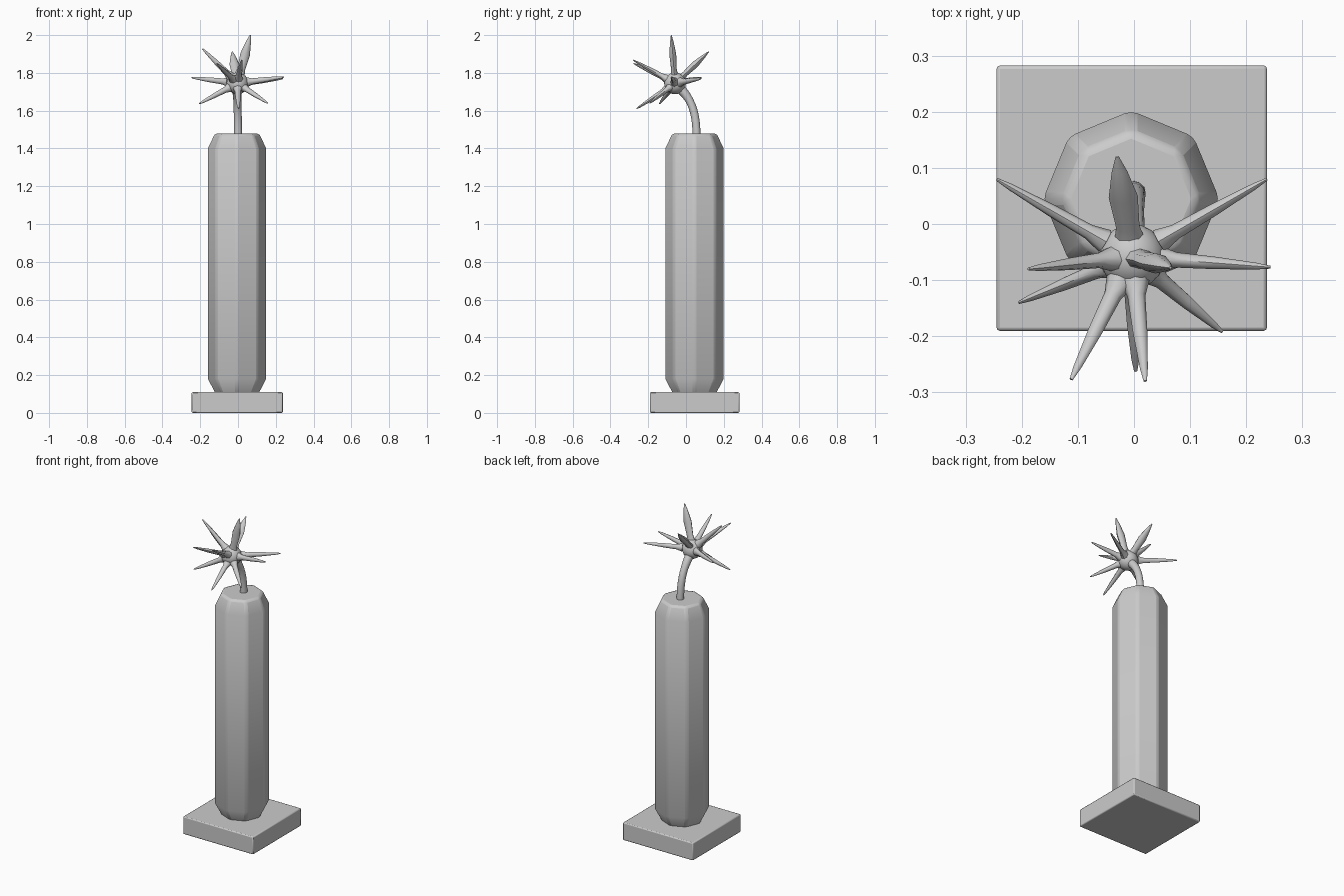
import bpy, bmesh, math
from mathutils import Vector

if "Cube" in bpy.data.objects:
    bpy.data.objects.remove(bpy.data.objects["Cube"])

grey = bpy.data.materials.new("plain_grey")
grey.use_nodes = True
grey.diffuse_color = (0.6, 0.6, 0.6, 1)
grey.node_tree.nodes["Principled BSDF"].inputs["Base Color"].default_value = (0.6, 0.6, 0.6, 1)


def make(name, bm, angle=35, bevel=0.0):
    """Turn a bmesh into a shaded object."""
    bmesh.ops.recalc_face_normals(bm, faces=bm.faces[:])
    mesh = bpy.data.meshes.new(name)
    bm.to_mesh(mesh)
    bm.free()
    mesh.materials.append(grey)
    ob = bpy.data.objects.new(name, mesh)
    bpy.context.collection.objects.link(ob)
    if bevel:
        mod = ob.modifiers.new("soft_edges", "BEVEL")
        mod.width, mod.segments = bevel, 2
    bpy.ops.object.select_all(action="DESELECT")
    ob.select_set(True)
    bpy.context.view_layer.objects.active = ob
    bpy.ops.object.shade_smooth_by_angle(angle=math.radians(angle))
    return ob


def tube(bm, path, sides, flat=1.0, turn=0.0):
    """Loft rings of (point, radius) along a path and cap both ends."""
    rings = []
    for i, (p, r) in enumerate(path):
        a, b = path[max(i - 1, 0)][0], path[min(i + 1, len(path) - 1)][0]
        d = (b - a).normalized()
        u = Vector((1, 0, 0)) if abs(d.x) < 0.8 else Vector((0, 0, 1))
        u = (u - d * u.dot(d)).normalized()
        v = d.cross(u)
        ring = []
        for k in range(sides):
            t = math.tau * k / sides + turn
            ring.append(bm.verts.new(p + u * r * math.cos(t) + v * r * flat * math.sin(t)))
        rings.append(ring)
    for lo, hi in zip(rings, rings[1:]):
        for k in range(sides):
            n = (k + 1) % sides
            bm.faces.new((lo[k], lo[n], hi[n], hi[k]))
    bm.faces.new(rings[0])
    bm.faces.new(rings[-1])


# Square base slab
bm = bmesh.new()
bmesh.ops.create_cube(bm, size=1)
for v in bm.verts:
    v.co = Vector((v.co.x * 0.482 - 0.004, v.co.y * 0.473 + 0.046, (v.co.z + 0.5) * 0.11))
make("base", bm, 35, 0.006)

# Eight-sided stick with tapered ends
bm = bmesh.new()
profile = [(0.10, 0.115), (0.18, 0.157), (1.4, 0.157), (1.478, 0.12)]
tube(bm, [(Vector((-0.005, 0.045, z)), r) for z, r in profile], 8)
make("stick_body", bm, 35, 0.012)

# Curved fuse
bm = bmesh.new()
p = [Vector(c) for c in ((0, 0.056, 1.46), (0, 0.056, 1.6), (-0.005, 0.025, 1.67), (-0.005, -0.045, 1.73))]
path = []
for i in range(11):
    t = i / 10
    s = 1 - t
    q = p[0] * s**3 + p[1] * 3 * s * s * t + p[2] * 3 * s * t * t + p[3] * t**3
    path.append((q, 0.021 + 0.014 * max(0, t - 0.6)))
tube(bm, path, 12)
make("fuse", bm)

# Spark core
centre = Vector((-0.003, -0.058, 1.745))
bm = bmesh.new()
bmesh.ops.create_icosphere(bm, subdivisions=3, radius=0.058)
bmesh.ops.translate(bm, verts=bm.verts[:], vec=centre)
make("spark_core", bm)

# Thin spikes flare at the root and taper; broad ones swell like a leaf
thin = [(0.2, 0.026), (0.32, 0.016), (0.6, 0.013), (0.9, 0.007), (1.0, 0.003)]
broad = [(0.15, 0.028), (0.3, 0.021), (0.6, 0.026), (0.85, 0.014), (1.0, 0.003)]
tips = [
    (-0.245, 0.08, 1.775), (0.237, 0.08, 1.77), (0.243, -0.077, 1.778),
    (0.157, -0.192, 1.64), (0.02, -0.28, 1.868), (0.003, -0.262, 1.61),
    (-0.112, -0.277, 1.85), (-0.205, -0.14, 1.637), (-0.188, -0.08, 1.928),
]
leaves = [(-0.03, 0.12, 1.912), (0.065, -0.078, 2.0)]
for kind, ends, shape, flat in (("thin", tips, thin, 0.85), ("broad", leaves, broad, 0.7)):
    for i, tip in enumerate(ends):
        bm = bmesh.new()
        tube(bm, [(centre.lerp(Vector(tip), t), r) for t, r in shape], 8, flat)
        make(f"{kind}_spike_{i + 1}", bm, 50)
